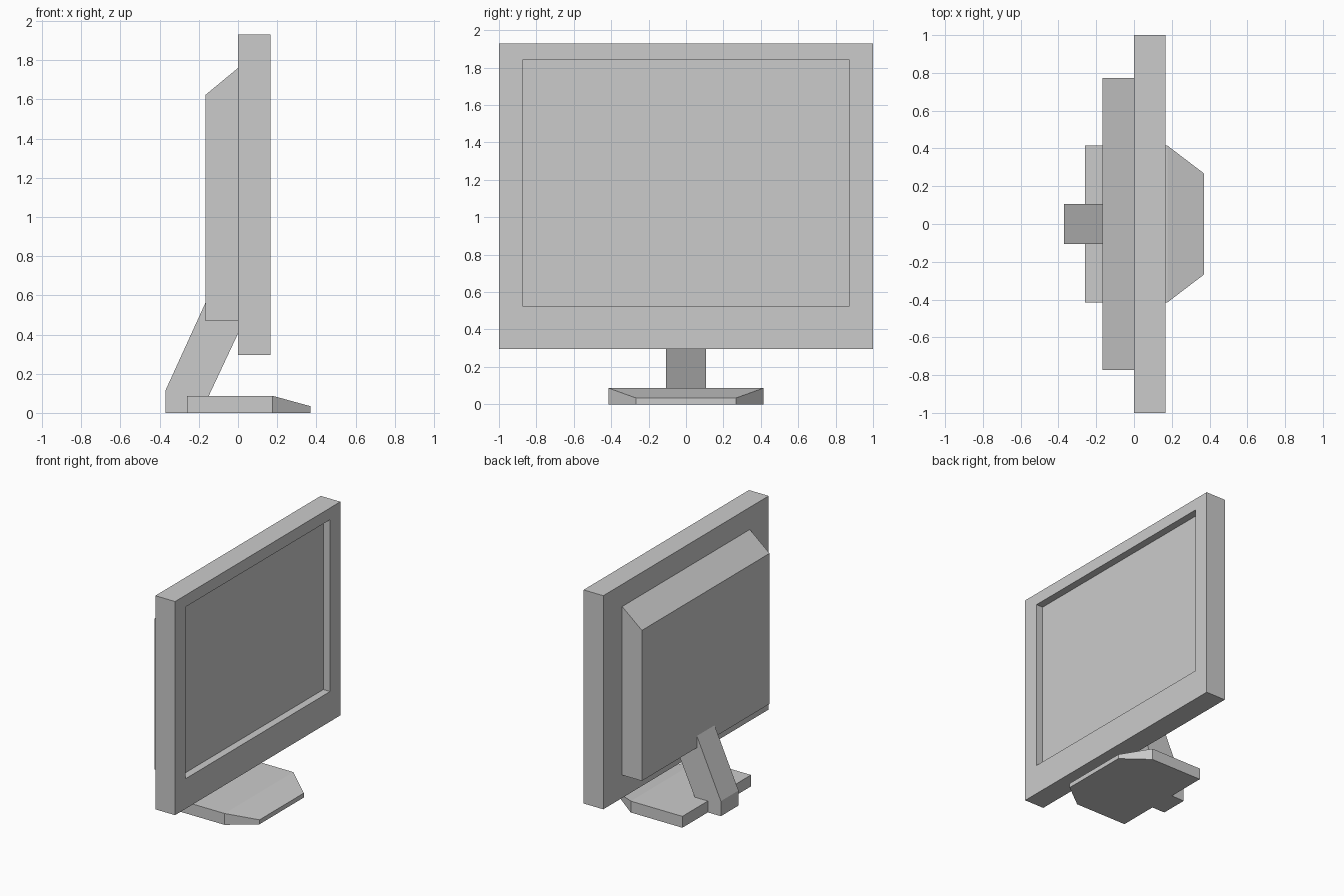
import bpy, bmesh

if "Cube" in bpy.data.objects:
    bpy.data.objects.remove(bpy.data.objects["Cube"])


def loft(name, rings):
    """Skin a stack of matching closed rings and cap both ends."""
    bm = bmesh.new()
    loops = [[bm.verts.new(p) for p in ring] for ring in rings]
    n = len(loops[0])
    for a, b in zip(loops, loops[1:]):
        for i in range(n):
            j = (i + 1) % n
            bm.faces.new((a[i], a[j], b[j], b[i]))
    bm.faces.new(loops[0][::-1])
    bm.faces.new(loops[-1])
    bmesh.ops.recalc_face_normals(bm, faces=bm.faces)
    mesh = bpy.data.meshes.new(name)
    bm.to_mesh(mesh)
    bm.free()
    obj = bpy.data.objects.new(name, mesh)
    bpy.context.collection.objects.link(obj)
    return obj


def rect(x, half_width, z0, z1):
    """Upright rectangle facing along x."""
    w = half_width
    return [(x, -w, z0), (x, w, z0), (x, w, z1), (x, -w, z1)]


# Screen housing with bezel and recessed display
loft("screen_frame", [
    rect(0.0, 1.0, 0.295, 1.93),
    rect(0.167, 1.0, 0.295, 1.93),
    rect(0.167, 0.875, 0.525, 1.84),
    rect(0.11, 0.875, 0.525, 1.84),
])

# Rear housing with sloped top
loft("rear_housing", [
    rect(-0.167, 0.772, 0.47, 1.622),
    rect(0.0, 0.772, 0.47, 1.76),
])

# Slanted neck, a side profile extruded across the width
neck_profile = [(-0.37, 0.0), (-0.15, 0.0), (-0.15, 0.085), (0.0, 0.405),
                (0.0, 0.56), (-0.167, 0.56), (-0.37, 0.115)]
loft("stand_neck", [[(x, y, z) for x, z in neck_profile]
                    for y in (-0.107, 0.107)])

# Foot with tapered front
loft("stand_base", [
    rect(-0.26, 0.415, 0.0, 0.087),
    rect(0.177, 0.415, 0.0, 0.087),
    rect(0.37, 0.268, 0.0, 0.034),
])
